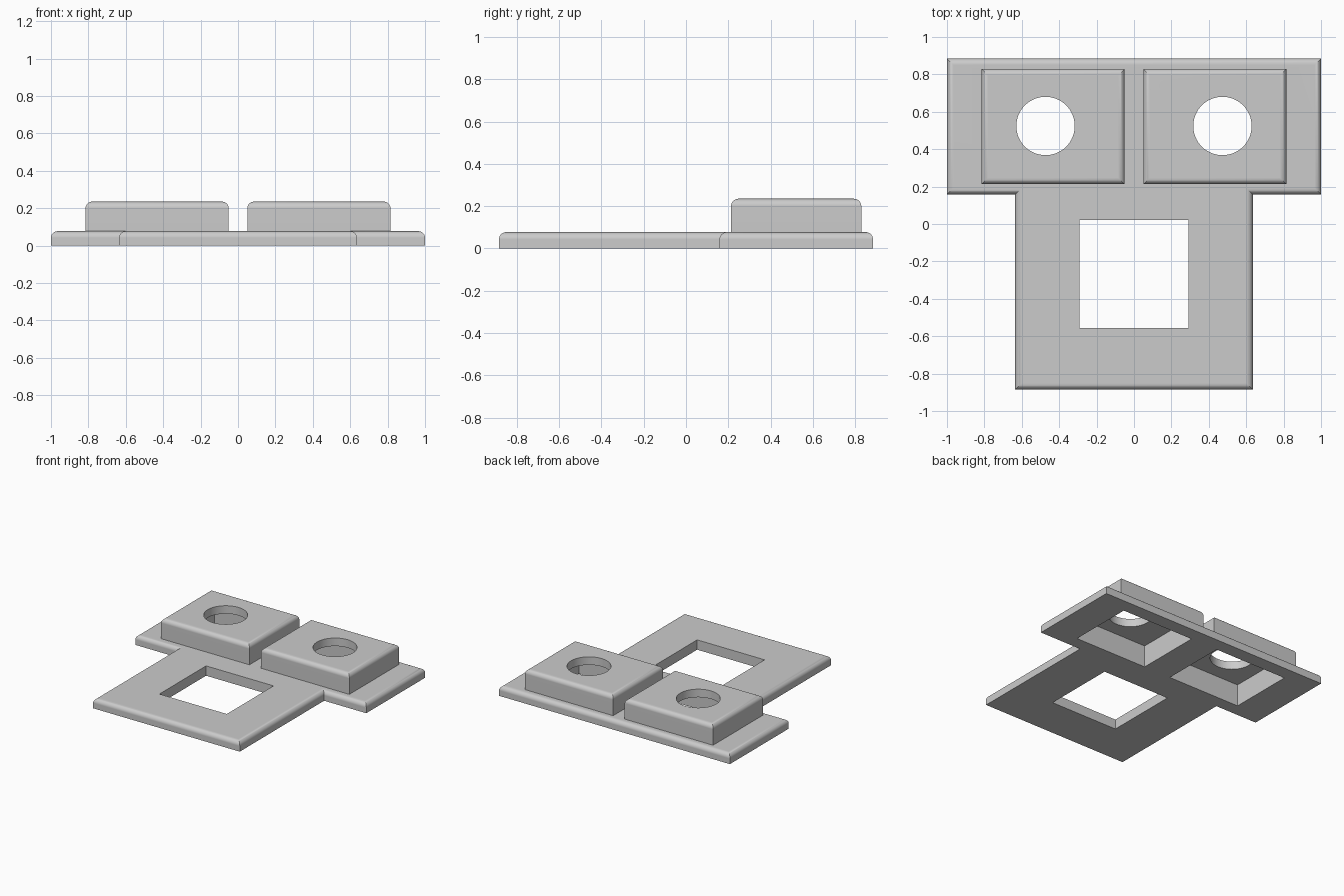
import bpy, bmesh, math

cube = bpy.data.objects.get("Cube")
if cube:
    bpy.data.objects.remove(cube, do_unlink=True)

PLATE_TOP = 0.077
BLOCK_TOP = 0.235
ROOF_UNDERSIDE = 0.172
FILLET = 0.035

grey = bpy.data.materials.new("light_grey")
grey.use_nodes = True
grey.diffuse_color = (0.6, 0.6, 0.6, 1)
grey.node_tree.nodes["Principled BSDF"].inputs["Base Color"].default_value = (0.6, 0.6, 0.6, 1)


def rect(x0, x1, y0, y1):
    return [(x0, y0), (x1, y0), (x1, y1), (x0, y1)]


def circle(cx, cy, r, n=64):
    return [(cx + r * math.cos(math.tau * i / n), cy + r * math.sin(math.tau * i / n)) for i in range(n)]


def prism(name, outline, z0, z1, fillet=0):
    """Extrude an outline upwards and optionally round its top rim."""
    bm = bmesh.new()
    base = bm.faces.new([bm.verts.new((x, y, z0)) for x, y in outline])
    top = bmesh.ops.extrude_face_region(bm, geom=[base], use_keep_orig=True)["geom"]
    for v in top:
        if isinstance(v, bmesh.types.BMVert):
            v.co.z = z1
    bmesh.ops.recalc_face_normals(bm, faces=bm.faces)
    if fillet:
        rim = [e for e in bm.edges if all(v.co.z > z1 - 1e-4 for v in e.verts)]
        bmesh.ops.bevel(bm, geom=rim, offset=fillet, segments=8, profile=0.5, affect='EDGES')
    mesh = bpy.data.meshes.new(name)
    bm.to_mesh(mesh)
    bm.free()
    obj = bpy.data.objects.new(name, mesh)
    bpy.context.collection.objects.link(obj)
    return obj


def combine(target, tool, operation):
    """Apply a boolean and discard the tool."""
    mod = target.modifiers.new("combine", 'BOOLEAN')
    mod.object, mod.operation, mod.solver = tool, operation, 'EXACT'
    bpy.context.view_layer.objects.active = target
    bpy.ops.object.modifier_apply(modifier=mod.name)
    bpy.data.objects.remove(tool, do_unlink=True)


# T-shaped base plate with a rounded upper rim
outline = [(-0.635, -0.885), (0.635, -0.885), (0.635, 0.158), (1, 0.158),
           (1, 0.885), (-1, 0.885), (-1, 0.158), (-0.635, 0.158)]
plate = prism("mounting_plate", outline, 0, PLATE_TOP, FILLET)

# Two raised housings
for x in (-0.4325, 0.4325):
    block = prism("housing", rect(x - 0.3825, x + 0.3825, 0.213, 0.829), 0.02, BLOCK_TOP, FILLET)
    combine(plate, block, 'UNION')

# Hollow undersides and round openings of the housings
for side in (-1, 1):
    x = side * 0.4325
    pocket = prism("pocket", rect(x - 0.315, x + 0.315, 0.258, 0.778), -0.1, ROOF_UNDERSIDE)
    combine(plate, pocket, 'DIFFERENCE')
    hole = prism("round_hole", circle(side * 0.473, 0.524, 0.156), 0.1, 0.4)
    combine(plate, hole, 'DIFFERENCE')

# Square window through the plate
combine(plate, prism("window", rect(-0.292, 0.292, -0.555, 0.022), -0.1, 0.2), 'DIFFERENCE')

# Finish: one colour, smooth fillets, crisp edges
plate.data.materials.clear()
plate.data.materials.append(grey)
for face in plate.data.polygons:
    face.material_index = 0
bpy.ops.object.select_all(action='DESELECT')
plate.select_set(True)
bpy.context.view_layer.objects.active = plate
bpy.ops.object.shade_smooth_by_angle(angle=math.radians(30))
normals = plate.modifiers.new("flat_face_normals", 'WEIGHTED_NORMAL')
normals.keep_sharp = True
